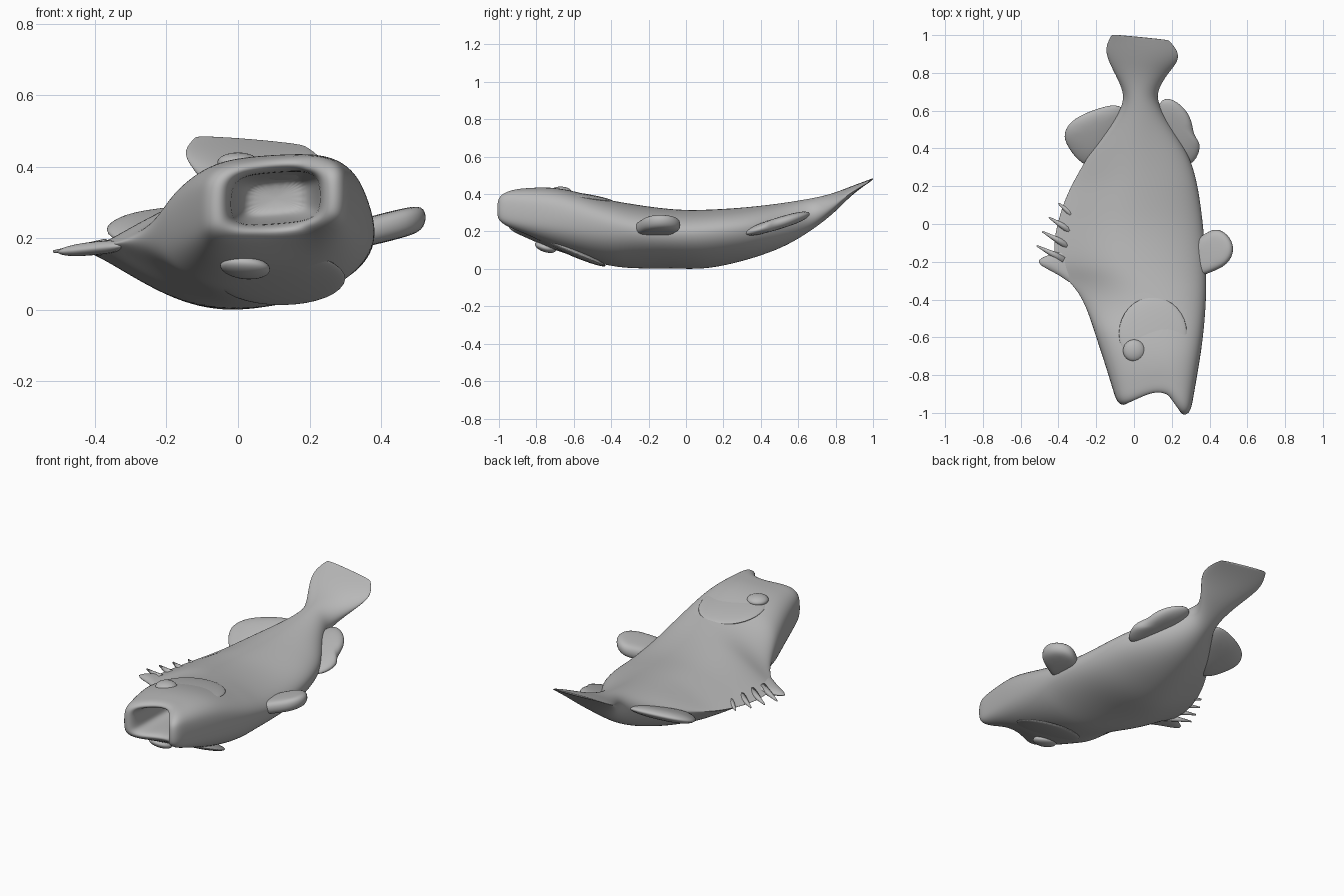
import bpy, bmesh, math
from mathutils import Vector

if "Cube" in bpy.data.objects:
    bpy.data.objects.remove(bpy.data.objects["Cube"])

grey = bpy.data.materials.new("plain grey")
grey.diffuse_color = (0.48, 0.48, 0.48, 1)
grey.use_nodes = True
grey.node_tree.nodes["Principled BSDF"].inputs["Base Color"].default_value = grey.diffuse_color


def finish(name, bm, subsurf=0):
    bmesh.ops.recalc_face_normals(bm, faces=bm.faces)
    me = bpy.data.meshes.new(name)
    bm.to_mesh(me)
    bm.free()
    me.materials.append(grey)
    for p in me.polygons:
        p.use_smooth = True
    ob = bpy.data.objects.new(name, me)
    bpy.context.collection.objects.link(ob)
    if subsurf:
        m = ob.modifiers.new("smooth", 'SUBSURF')
        m.levels = m.render_levels = subsurf
    return ob


def clamp(v):
    return max(0.0, min(1.0, v))


def curve(pts, y):
    """Smooth value at y along a short list of (y, value) points."""
    y = max(pts[0][0], min(pts[-1][0], y))
    k = 0
    while k < len(pts) - 2 and y > pts[k + 1][0]:
        k += 1

    def slope(i):
        a, b = pts[max(i - 1, 0)], pts[min(i + 1, len(pts) - 1)]
        return (b[1] - a[1]) / (b[0] - a[0])
    (y0, v0), (y1, v1) = pts[k], pts[k + 1]
    h = y1 - y0
    t = (y - y0) / h
    return (v0 * (1 + 2 * t) * (1 - t) ** 2 + v1 * t * t * (3 - 2 * t)
            + h * t * (1 - t) * ((1 - t) * slope(k) - t * slope(k + 1)))


# Body outlines seen from the top and the side
LEFT = [(-.95, -.09), (-.65, -.185), (-.38, -.285), (-.2, -.42), (.08, -.385),
        (.35, -.25), (.6, -.075), (.69, -.055), (.92, -.155), (1.01, -.115)]
RIGHT = [(-.95, .3), (-.65, .36), (-.3, .385), (.1, .355), (.35, .295),
         (.6, .15), (.69, .12), (.92, .245), (1.01, .18)]
TOP = [(-.95, .425), (-.78, .434), (-.65, .425), (-.38, .362), (.05, .315), (.69, .38), (1.01, .48)]
BOTTOM = [(-.95, .2), (-.78, .13), (-.4, .013), (-.1, 0), (.15, .006), (.48, .1),
          (.69, .22), (.92, .41), (1.01, .473)]
EDGE = [(-.95, .3), (-.65, .265), (-.2, .185), (.1, .18), (.48, .235), (.69, .305),
        (.92, .425), (1.01, .476)]


def section(bm, y, scale=1.0, ys=None, n=28):
    """One ring at y, with the outline taken at ys and scaled about its middle."""
    ys = y if ys is None else ys
    xl, xr, zt, zb, ze = (curve(c, ys) for c in (LEFT, RIGHT, TOP, BOTTOM, EDGE))
    tilt = 0.03 - 0.055 * clamp((ys - 0.2) / 0.5)
    e = 0.55 + 0.45 * clamp((ys + 0.95) / 0.65)
    w = clamp((-0.72 - y) / 0.22) if scale == 1 else clamp((-0.6 - y) / 0.33)
    ridge = clamp((ys + 0.55) / 0.25) * clamp((0.6 - ys) / 0.4)
    xm, zm = (xl + xr) / 2, (zt + zb) / 2
    ring = []
    for i in range(n):
        t = 2 * math.pi * i / n
        c, s = math.cos(t), math.sin(t)
        side = abs(c) ** e
        u = (1 + math.copysign(side, c)) / 2
        high = abs(s) ** e
        if c < 0:  # the back thins out towards its fins
            high += ridge * (max(0.0, math.cos(math.pi / 2 * side)) ** 1.2 - high)
        z = ze + tilt * (u - 0.5) + ((zt if s > 0 else zb) - ze) * high
        # notched jaw line: short at the mouth corner, long at the lower jaw
        jaw = 0.14 * u if u < 0.65 else 0.091 - (u - 0.65) * 0.41
        slant = 0.03 * u * clamp((y - 0.8) / 0.1)
        x = xl + (xr - xl) * u
        ring.append(bm.verts.new((xm + (x - xm) * scale, y + w * jaw - slant, zm + (z - zm) * scale)))
    return ring


def loft(bm, rings):
    n = len(rings[0])
    for a, b in zip(rings, rings[1:]):
        for i in range(n):
            j = (i + 1) % n
            bm.faces.new((a[i], a[j], b[j], b[i]))
    bm.faces.new(rings[0])
    bm.faces.new(rings[-1])


# Body with hollow mouth and tail fan
bm = bmesh.new()
mouth = [(-.55, .35), (-.58, .5), (-.72, .6), (-.88, .63), (-.94, .68), (-.965, .82)]
rings = [section(bm, y, s, -0.95) for y, s in mouth]
rings += [section(bm, -0.945 + 1.945 * k / 30) for k in range(31)]
rings.append(section(bm, 1.005))
loft(bm, rings)
finish("fish_body", bm, 2)


def ellipsoid(name, loc, size, rot=(0, 0, 0)):
    bm = bmesh.new()
    bmesh.ops.create_uvsphere(bm, u_segments=32, v_segments=16, radius=1)
    ob = finish(name, bm)
    ob.location, ob.scale, ob.rotation_euler = loc, size, rot


def fin(name, outline, z_of, thick, edge):
    """Lens-shaped fin: thick in the middle of the outline, thin at its rim."""
    bm = bmesh.new()
    mid = sum((Vector(p) for p in outline), Vector((0, 0))) / len(outline)
    rows = []
    for scale, h in ((0.55, thick), (1, edge), (1, -edge), (0.55, -thick)):
        pts = [mid + (Vector(p) - mid) * scale for p in outline]
        rows.append([bm.verts.new((q.x, q.y, z_of(q.x, q.y) + h)) for q in pts])
    loft(bm, rows)
    finish(name, bm, 2)


# Eyes on both flat sides
ellipsoid("upper_eye", (0.0, -0.67, 0.412), (0.058, 0.058, 0.028))
ellipsoid("lower_eye", (0.02, -0.75, 0.118), (0.07, 0.06, 0.028), (-0.3, 0.1, 0))

# Gill covers, lifted at their back edge only
ellipsoid("upper_gill_cover", (0.10, -0.58, 0.386), (0.18, 0.195, 0.022), (-0.14, 0, 0))
ellipsoid("lower_gill_cover", (0.12, -0.60, 0.088), (0.18, 0.185, 0.022), (-0.40, 0, 0))

# Thick knob fin on the belly
fin("belly_fin",
    [(.3, -.3), (.4, -.26), (.5, -.22), (.54, -.13), (.5, -.05), (.43, -.015), (.36, -.06), (.3, -.1)],
    lambda x, y: 0.235 + 0.25 * (x - 0.43), 0.042, 0.032)

# Soft back fin and rear belly fin
fin("soft_back_fin",
    [(-.25, .27), (-.36, .41), (-.38, .48), (-.33, .56), (-.18, .62), (-.06, .645), (-.02, .55), (-.12, .36)],
    lambda x, y: 0.215 + 0.35 * (y - 0.44), 0.035, 0.01)
fin("rear_belly_fin",
    [(.3, .27), (.37, .42), (.315, .46), (.31, .55), (.26, .63), (.16, .69), (.1, .6), (.18, .38)],
    lambda x, y: 0.20 + 0.30 * (y - 0.35), 0.034, 0.014)

# Wedge and spines of the front back fin
fin("spiny_fin_wedge",
    [(-.3, -.36), (-.38, -.27), (-.56, -.2), (-.42, -.15), (-.3, -.12)],
    lambda x, y: 0.16 + 0.1 * (x + 0.52), 0.02, 0.006)
for k, (tx, ty) in enumerate([(-.515, -.115), (-.485, -.04), (-.45, .035), (-.4, .11)]):
    base = Vector((-0.37 + 0.02 * k, ty - 0.075, 0.175))
    tip = Vector((tx, ty, 0.163))
    d = tip - base
    bm = bmesh.new()
    bmesh.ops.create_cone(bm, cap_ends=True, segments=12, radius1=0.024, radius2=0.004, depth=d.length)
    ob = finish("back_spine", bm)
    ob.location = (base + tip) / 2
    ob.rotation_euler = d.to_track_quat('Z', 'Y').to_euler()
